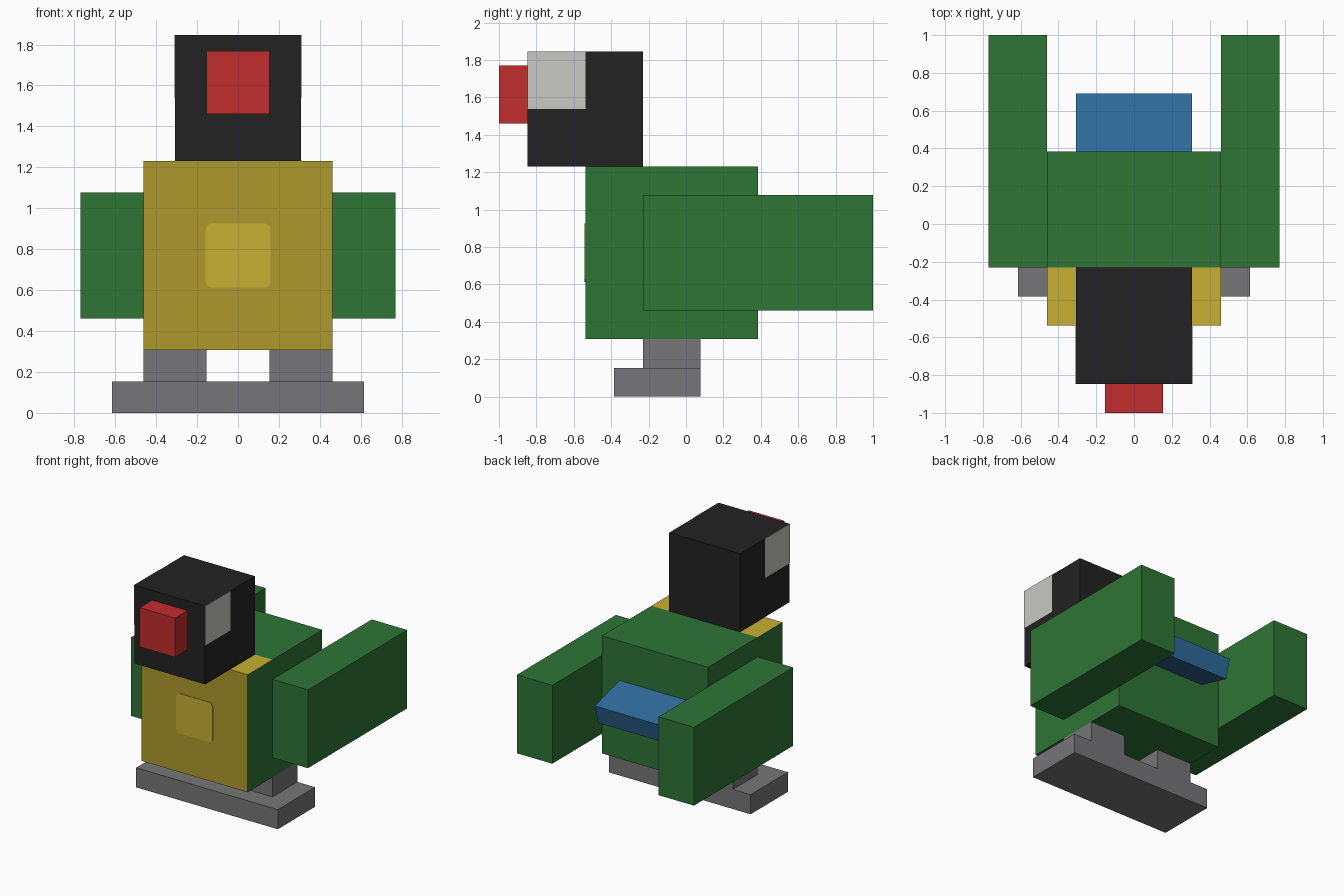
import bpy, bmesh, math
from mathutils import Matrix

cube = bpy.data.objects.get("Cube")
if cube:
    bpy.data.objects.remove(cube, do_unlink=True)

U = 2 / 13  # one block unit


def material(name, r, g, b):
    col = [((c / 255 + 0.055) / 1.055) ** 2.4 for c in (r, g, b)] + [1]
    m = bpy.data.materials.new(name)
    m.use_nodes = True
    m.diffuse_color = col
    m.node_tree.nodes["Principled BSDF"].inputs["Base Color"].default_value = col
    return m


green = material("green", 46, 117, 53)
ochre = material("dark yellow", 173, 153, 44)
yellow = material("yellow", 200, 176, 52)
black = material("black", 34, 34, 34)
white = material("off white", 200, 200, 197)
red = material("red", 194, 45, 46)
blue = material("blue", 46, 108, 155)
grey = material("grey", 118, 118, 120)


def finish(name, bm, *mats):
    mesh = bpy.data.meshes.new(name)
    bmesh.ops.recalc_face_normals(bm, faces=bm.faces)
    bm.to_mesh(mesh)
    bm.free()
    for m in mats:
        mesh.materials.append(m)
    obj = bpy.data.objects.new(name, mesh)
    bpy.context.collection.objects.link(obj)
    return obj


def box_bm(x, y, z):
    """Box from (low, high) ranges given in block units."""
    bm = bmesh.new()
    size = [(r[1] - r[0]) * U for r in (x, y, z)]
    mid = [(r[1] + r[0]) / 2 * U for r in (x, y, z)]
    bmesh.ops.create_cube(bm, size=1, matrix=Matrix.Translation(mid) @ Matrix.Diagonal(size + [1]))
    return bm


def box(name, mat, x, y, z):
    return finish(name, box_bm(x, y, z), mat)


# Body: yellow breast at the front and on the front strip of the top
bm = box_bm((-3, 3), (-3.5, 2.5), (2, 8))
bmesh.ops.bisect_plane(bm, geom=bm.verts[:] + bm.edges[:] + bm.faces[:],
                       plane_co=(0, -1.5 * U, 0), plane_no=(0, 1, 0))
bm.normal_update()
for f in bm.faces:
    if f.normal.y < -0.9:
        f.material_index = 1
    elif f.normal.z > 0.9 and f.calc_center_median().y < -1.5 * U:
        f.material_index = 2
finish("body", bm, green, ochre, yellow)

# Rounded belly patch, a thin plate on the breast
bm = box_bm((-1.04, 1.04), (-3.525, -3.5), (3.98, 6.02))
corners = [e for e in bm.edges if abs(e.verts[0].co.y - e.verts[1].co.y) > 0.001]
bmesh.ops.bevel(bm, geom=corners, offset=0.035, segments=3, profile=0.5, affect='EDGES')
finish("belly_patch", bm, yellow)

# Head and beak
box("head", black, (-2, 2), (-5.5, -1.5), (8, 12))
box("beak", red, (-1, 1), (-6.5, -5.5), (9.5, 11.5))

# Paired parts
for side, s in (("left", 1), ("right", -1)):
    def span(a, b):
        return tuple(sorted((a * s, b * s)))
    box(side + "_wing", green, span(3, 5), (-1.5, 6.5), (3, 7))
    box(side + "_leg", grey, span(1, 3), (-1.5, 0.5), (1, 2))
    box(side + "_eye", white, span(2, 2.02), (-5.5, -3.5), (10, 12))

# Feet in one slab
box("feet", grey, (-4, 4), (-2.5, 0.5), (0, 1))

# Tail sloping down from the back
tail = box("tail", blue, (-2, 2), (-1.5, 1.5), (-0.5, 0.5))
tail.location = (0, 2.92 * U, 5.36 * U)
tail.rotation_euler.x = math.radians(-15)
